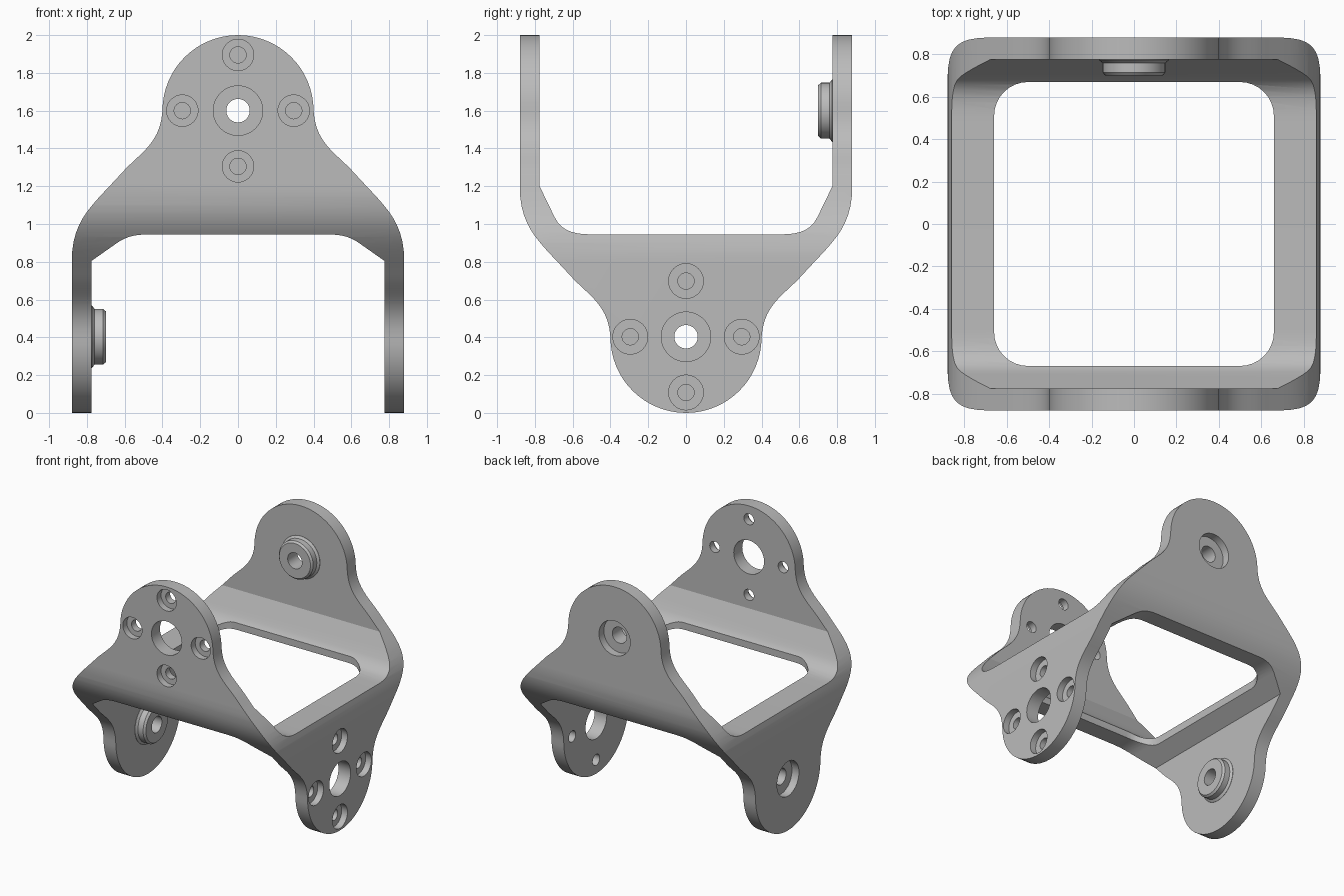
import bpy, bmesh, math
from mathutils import Vector
from mathutils.geometry import interpolate_bezier

if "Cube" in bpy.data.objects:
    bpy.data.objects.remove(bpy.data.objects["Cube"], do_unlink=True)

grey = bpy.data.materials.new("satin_grey")
grey.use_nodes = True
grey.diffuse_color = (0.5, 0.5, 0.5, 1)
grey.node_tree.nodes["Principled BSDF"].inputs["Base Color"].default_value = (0.5, 0.5, 0.5, 1)

# Map profile coordinates (u, w) and depth v to space for each extrusion axis
PLACE = {
    "x": lambda u, w, v: (v, u, w),
    "y": lambda u, w, v: (u, v, w),
    "z": lambda u, w, v: (u, w, v),
}


def loft(name, axis, profile, stations, centre=(0, 0)):
    """Solid through copies of a profile, one per (depth, scale) station."""
    bm = bmesh.new()
    cu, cw = centre
    rings = [[bm.verts.new(PLACE[axis](cu + u * s, cw + w * s, v)) for u, w in profile]
             for v, s in stations]
    n = len(profile)
    for a, b in zip(rings, rings[1:]):
        for i in range(n):
            j = (i + 1) % n
            bm.faces.new((a[i], a[j], b[j], b[i]))
    bm.faces.new(rings[0])
    bm.faces.new(rings[-1])
    bmesh.ops.recalc_face_normals(bm, faces=bm.faces)
    mesh = bpy.data.meshes.new(name)
    bm.to_mesh(mesh)
    bm.free()
    mesh.materials.append(grey)
    obj = bpy.data.objects.new(name, mesh)
    bpy.context.collection.objects.link(obj)
    return obj


def arc(radius, start, end, steps):
    angles = [math.radians(start + (end - start) * i / steps) for i in range(steps + 1)]
    return [(radius * math.cos(a), radius * math.sin(a)) for a in angles]


def bezier(*points, steps=12):
    return [tuple(p)[:2] for p in interpolate_bezier(*[Vector(p) for p in points], steps)]


def mirrored(half):
    """Close a right-hand half outline by mirroring it across the centre."""
    return half + [(-u, w) for u, w in reversed(half) if u > 1e-5]


def flipped(profile):
    return [(u, 2 - w) for u, w in profile]


tools = []


def combine(target, tool, operation):
    mod = target.modifiers.new(tool.name, "BOOLEAN")
    mod.operation = operation
    mod.solver = "EXACT"
    mod.object = tool
    tool.hide_render = True
    tools.append(tool)


# Body: the lobed outline crossed with its upside-down twin
shoulder = bezier((0.88, 0.8), (0.88, 1.02), (0.78, 1.09), (0.62, 1.265))
neck = bezier((0.62, 1.265), (0.53, 1.37), (0.41, 1.42), (0.4, 1.6))
lobe = [(u, w + 1.6) for u, w in arc(0.4, 0, 90, 16)]
outline = mirrored([(0.88, -0.1)] + shoulder + neck[1:] + lobe[1:])
through = [(-1, 1), (1, 1)]
body = loft("bracket_body", "y", outline, through)
combine(body, loft("side_outline", "x", flipped(outline), through), "INTERSECT")

# Central window with rounded corners
corner = arc(0.16, 0, 90, 8)
quarter = [(u + 0.5, w + 0.51) for u, w in corner]
right_half = [(u, -w) for u, w in reversed(quarter)] + quarter
combine(body, loft("window", "z", mirrored(right_half), [(0.5, 1), (1.5, 1)]), "DIFFERENCE")

# Space between the upper arms, and between the lower arms
upper = [(0.775, 2.2), (0.775, 1.2), (0.695, 1.035)] + \
    bezier((0.695, 1.035), (0.66, 0.965), (0.6, 0.945), (0.5, 0.945), steps=8)[1:]
lower = [(0.775, -0.2), (0.775, 0.805), (0.64, 0.9)] + \
    bezier((0.64, 0.9), (0.59, 0.935), (0.54, 0.945), (0.47, 0.945), steps=8)[1:]
combine(body, loft("upper_gap", "x", mirrored(upper), through), "DIFFERENCE")
combine(body, loft("lower_gap", "y", mirrored(lower), through), "DIFFERENCE")

# Each axis has one bolt-pattern arm and one opposite arm with a hollow boss
circle = arc(1, 0, 360, 40)[:-1]
for axis, height, side, bore in (("y", 1.6, -1, 0.083), ("x", 0.403, 1, 0.092)):
    hub = (0, height)

    def turned(name, direction, rings, centre):
        return loft(name, axis, circle, [(direction * v, r) for v, r in rings], centre)

    # Boss with a small foot flange and bevelled rim, bored from outside
    boss = turned("boss_" + axis, -side, [(0.8, 0.165), (0.773, 0.165), (0.76, 0.148),
                                          (0.715, 0.148), (0.7, 0.135)], hub)
    combine(body, boss, "UNION")
    combine(body, turned("boss_bore_" + axis, -side, [(1, 0.135), (0.82, 0.135),
                                                      (0.82, 0.062), (0.6, 0.062)], hub), "DIFFERENCE")

    # Main hole surrounded by four counterbored screw holes
    combine(body, turned("main_hole_" + axis, side, [(1, 0.131), (0.7, 0.131)], hub), "DIFFERENCE")
    for i in range(4):
        a = i * math.pi / 2
        spot = (0.295 * math.cos(a), height + 0.295 * math.sin(a))
        combine(body, turned(f"screw_hole_{axis}{i}", side,
                             [(1, bore), (0.83, bore), (0.83, 0.043), (0.7, 0.043)], spot), "DIFFERENCE")

# Bake the cuts and remove the cutters
graph = bpy.context.evaluated_depsgraph_get()
baked = bpy.data.meshes.new_from_object(body.evaluated_get(graph))
body.modifiers.clear()
body.data = baked
baked.materials.clear()
baked.materials.append(grey)
for poly in baked.polygons:
    poly.material_index = 0
for tool in tools:
    bpy.data.objects.remove(tool, do_unlink=True)

# Smooth curves, sharp edges
for obj in bpy.context.selected_objects:
    obj.select_set(False)
body.select_set(True)
bpy.context.view_layer.objects.active = body
bpy.ops.object.shade_smooth_by_angle(angle=math.radians(25))
